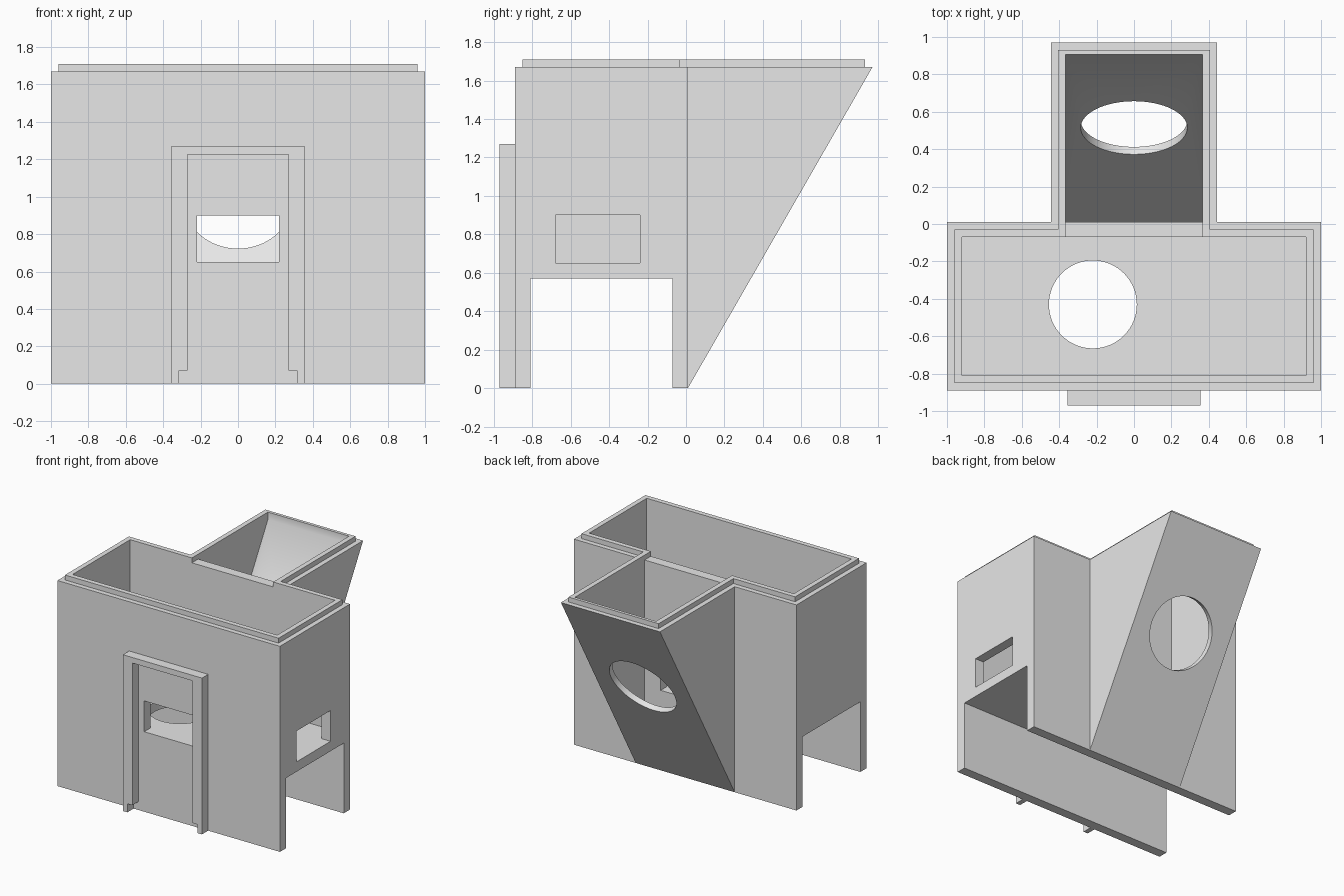
import bpy, bmesh, math
from mathutils import Vector

if "Cube" in bpy.data.objects:
    bpy.data.objects.remove(bpy.data.objects["Cube"], do_unlink=True)

grey = bpy.data.materials.new("light grey")
grey.use_nodes = True
COLOUR = (0.8, 0.8, 0.8, 1)
grey.diffuse_color = COLOUR
grey.node_tree.nodes["Principled BSDF"].inputs["Base Color"].default_value = COLOUR


def prism(name, points, low, high, axis):
    """Extrude a 2D outline along one axis: (y, z) along x, (x, z) along y, (x, y) along z."""
    bm = bmesh.new()

    def place(p, d):
        return {"x": (d, *p), "y": (p[0], d, p[1]), "z": (*p, d)}[axis]

    face = bm.faces.new([bm.verts.new(place(p, low)) for p in points])
    grown = bmesh.ops.extrude_face_region(bm, geom=[face])["geom"]
    shift = Vector(place((0, 0), high - low))
    bmesh.ops.translate(bm, vec=shift, verts=[v for v in grown if isinstance(v, bmesh.types.BMVert)])
    bmesh.ops.recalc_face_normals(bm, faces=bm.faces)
    mesh = bpy.data.meshes.new(name)
    bm.to_mesh(mesh)
    bm.free()
    mesh.materials.append(grey)
    obj = bpy.data.objects.new(name, mesh)
    bpy.context.collection.objects.link(obj)
    return obj


def box(name, x, y, z):
    return prism(name, [(x[0], y[0]), (x[1], y[0]), (x[1], y[1]), (x[0], y[1])], *z, "z")


def cylinder(name, centre, radius, length, direction):
    bpy.ops.mesh.primitive_cylinder_add(vertices=64, radius=radius, depth=length, location=centre)
    obj = bpy.context.object
    obj.name = name
    obj.rotation_euler = Vector(direction).to_track_quat("Z", "Y").to_euler()
    obj.data.materials.append(grey)
    return obj


def combine(target, other, operation):
    """Apply a boolean and remove the helper."""
    other.hide_render = True
    mod = target.modifiers.new(operation, "BOOLEAN")
    mod.operation, mod.solver, mod.object = operation, "EXACT", other
    bpy.context.view_layer.update()
    evaluated = target.evaluated_get(bpy.context.evaluated_depsgraph_get())
    mesh = bpy.data.meshes.new_from_object(evaluated)
    target.modifiers.clear()
    target.data = mesh
    bpy.data.objects.remove(other, do_unlink=True)


def tee(inset):
    """T-shaped plan of the room and the chute behind it."""
    x, neck, front, mid, back = 1 - inset, 0.445 - inset, -0.89 + inset, 0.01 - inset, 0.97 - inset
    return [(-x, front), (x, front), (x, mid), (neck, mid),
            (neck, back), (-neck, back), (-neck, mid), (-x, mid)]


TOP, LIP, FLOOR = 1.67, 1.71, 0.65
WALL = 0.08
SLOPE = 0.96 / TOP                      # run over rise of the chute back
SKIN = 0.053                            # horizontal thickness of the sloping panel

# Solid body, sloping chute and raised lip
body = box("building_body", (-1, 1), (-0.89, 0.01), (0, TOP))
chute = prism("chute", [(-0.05, 0), (0.01, 0), (0.97, TOP), (-0.05, TOP)], -0.445, 0.445, "x")
combine(body, chute, "UNION")
combine(body, prism("lip", tee(0.04), TOP - 0.02, LIP, "z"), "UNION")

# Hollow room, chute, passage below the floor, and gap in the lip
back = 0.905
chute_space = [(0.01, SKIN / SLOPE), (back, (back - 0.01 + SKIN) / SLOPE), (back, 2), (0.01, 2)]
inner = (-0.81, -0.07)
cutters = [
    box("room_space", (-1 + WALL, 1 - WALL), inner, (FLOOR, 2)),
    prism("chute_space", chute_space, -0.365, 0.365, "x"),
    box("passage", (-1.2, 1.2), inner, (-0.2, 0.57)),
    box("lip_gap", (-0.365, 0.365), (-0.1, 0.05), (TOP, 2)),
    # Windows through the front and rear walls, and in one side
    box("front_window", (-0.22, 0.22), (-1, 0.03), (FLOOR, 0.9)),
    box("side_window", (0.8, 1.2), (-0.68, -0.24), (FLOOR, 0.9)),
    # Round holes in the floor and the sloping panel
    cylinder("floor_hole", (-0.22, -0.43, 0.6), 0.235, 0.4, (0, 0, 1)),
    cylinder("slope_hole", (0, 0.535, 0.958), 0.285, 0.3, (0, 1, -SLOPE)),
]
for cutter in cutters:
    combine(body, cutter, "DIFFERENCE")

# Door surround with notched feet
half = [(0.355, 1.27), (0.355, 0), (0.315, 0), (0.315, 0.07), (0.27, 0.07), (0.27, 1.225)]
outline = half + [(-x, z) for x, z in reversed(half)]
prism("door_frame", outline, -0.97, -0.89, "y")

# Smooth the round holes, keep all corners sharp
bpy.ops.object.select_all(action="DESELECT")
body.select_set(True)
bpy.context.view_layer.objects.active = body
bpy.ops.object.shade_smooth_by_angle(angle=math.radians(30))
